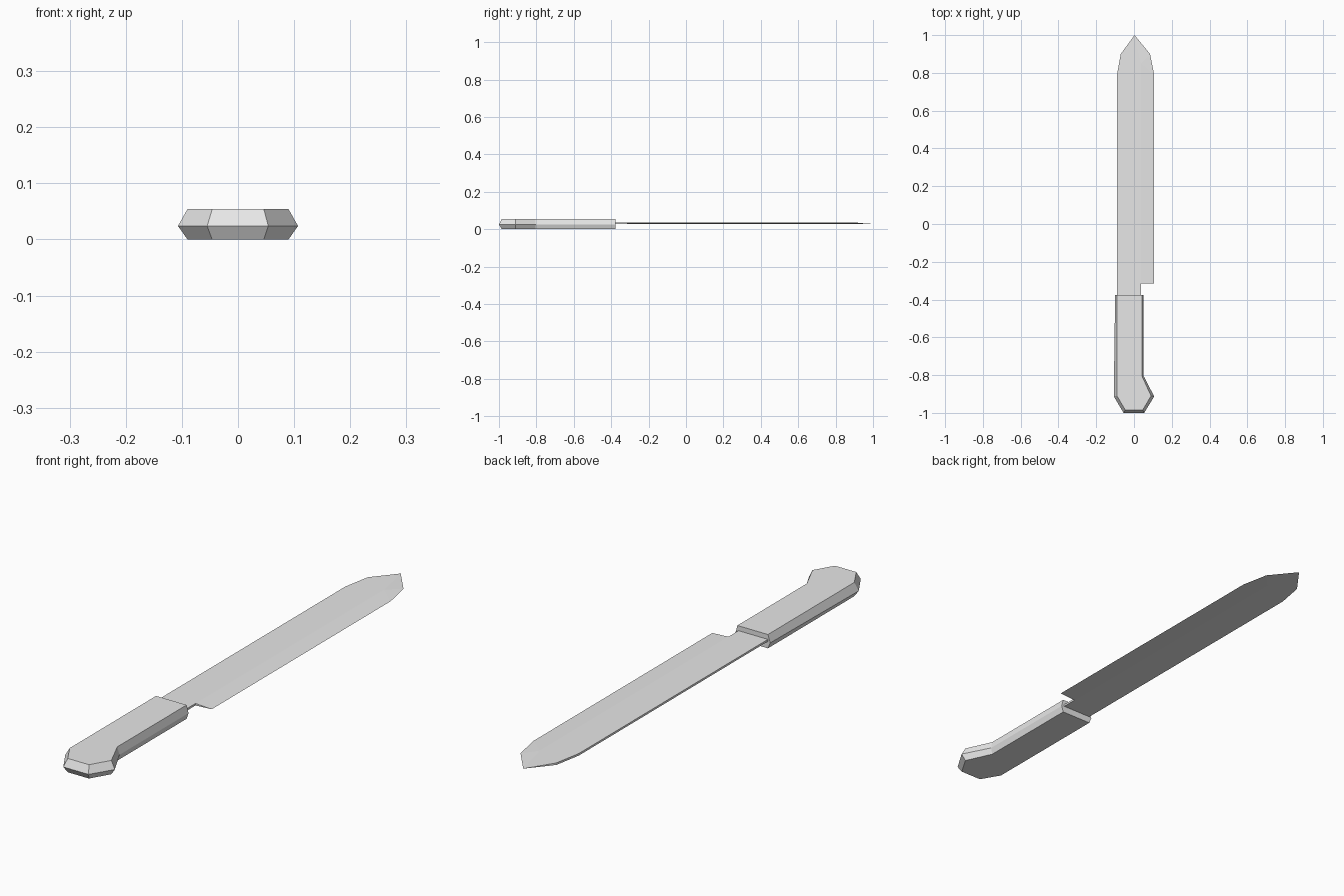
import bpy, bmesh

cube = bpy.data.objects.get("Cube")
if cube:
    bpy.data.objects.remove(cube)

# Single plain grey
COLOUR = (0.8, 0.8, 0.8, 1)
grey = bpy.data.materials.new("light_grey")
grey.use_nodes = True
grey.diffuse_color = COLOUR
grey.node_tree.nodes["Principled BSDF"].inputs["Base Color"].default_value = COLOUR


def finish(bm, name):
    bmesh.ops.recalc_face_normals(bm, faces=bm.faces)
    mesh = bpy.data.meshes.new(name)
    bm.to_mesh(mesh)
    bm.free()
    mesh.materials.append(grey)
    obj = bpy.data.objects.new(name, mesh)
    bpy.context.collection.objects.link(obj)
    return obj


# Handle: a wide middle outline between matching narrower top and bottom outlines
inner = [(-.09, -.377), (-.09, -.91), (-.046, -.985), (.046, -.985),
         (.09, -.91), (.042, -.805), (.042, -.377)]
outer = [(-.1, -.377), (-.107, -.913), (-.055, -1), (.054, -1),
         (.107, -.913), (.05, -.803), (.05, -.377)]
bm = bmesh.new()
rings = [[bm.verts.new((x, y, z)) for x, y in ring]
         for ring, z in ((inner, 0), (outer, .024), (inner, .054))]
for low, high in zip(rings, rings[1:]):
    for i in range(len(low)):
        j = (i + 1) % len(low)
        bm.faces.new((low[i], low[j], high[j], high[i]))
bm.faces.new(rings[0])
bm.faces.new(rings[-1])
finish(bm, "handle")

# Blade: a thin flat body with a strip ground down to a sharp edge on +x
MID, HALF = .031, .004
spine = [(.037, -.315), (.037, -.385), (-.09, -.385), (-.09, .79), (-.07, .9)]
crease = (.037, .85)
edge = [(.003, 1), (.085, .9), (.107, .79), (.107, -.315)]
bm = bmesh.new()
sharp = [bm.verts.new((x, y, MID)) for x, y in edge]
sides = []
for s in (-1, 1):
    body = [bm.verts.new((x, y, MID + s * HALF)) for x, y in spine + [crease]]
    ridge = body.pop()
    bm.faces.new(body + [sharp[0], ridge])
    bm.faces.new((ridge, sharp[0], sharp[1]))
    bm.faces.new((ridge, sharp[1], sharp[2]))
    bm.faces.new((ridge, sharp[2], sharp[3], body[0]))
    sides.append(body)
low, high = sides
for i in range(len(low) - 1):
    bm.faces.new((low[i], low[i + 1], high[i + 1], high[i]))
bm.faces.new((low[-1], sharp[0], high[-1]))
bm.faces.new((low[0], high[0], sharp[3]))
finish(bm, "blade")
